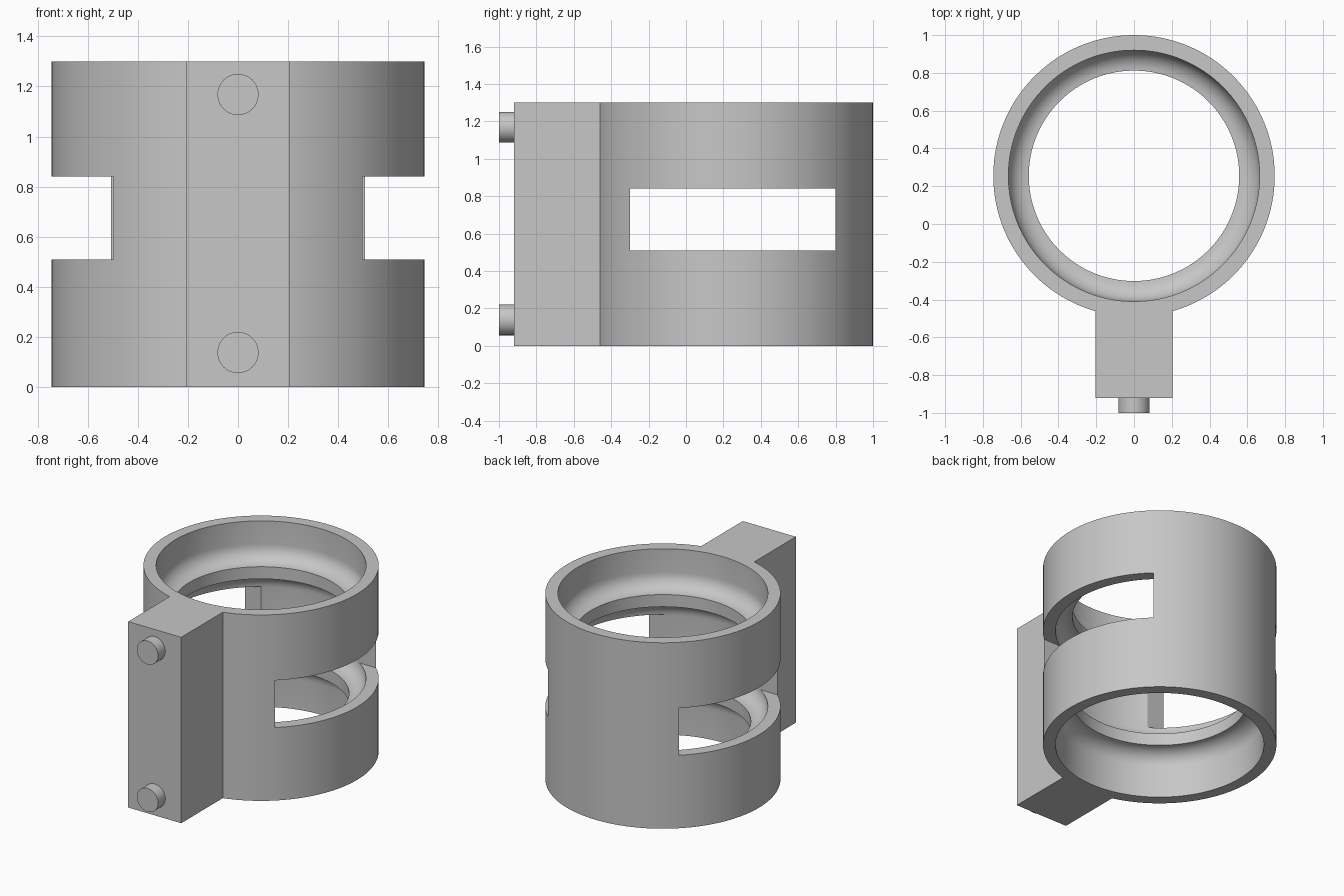
import bpy, bmesh, math
from mathutils import Matrix, Vector

if "Cube" in bpy.data.objects:
    bpy.data.objects.remove(bpy.data.objects["Cube"])

CY = 0.255                      # ring axis position in y
H = 1.30                        # full height
R_OUT, R_IN, R_LIP = 0.745, 0.665, 0.557
FILLET = R_IN - R_LIP

grey = bpy.data.materials.new("plain_grey")
grey.diffuse_color = (0.57, 0.57, 0.57, 1)
grey.use_nodes = True
grey.node_tree.nodes["Principled BSDF"].inputs["Base Color"].default_value = grey.diffuse_color


def make(name, bm):
    bmesh.ops.recalc_face_normals(bm, faces=bm.faces)
    mesh = bpy.data.meshes.new(name)
    bm.to_mesh(mesh)
    bm.free()
    mesh.materials.append(grey)
    ob = bpy.data.objects.new(name, mesh)
    bpy.context.collection.objects.link(ob)
    return ob


def box(name, x0, x1, y0, y1, z0, z1):
    bm = bmesh.new()
    bmesh.ops.create_cube(bm, size=1)
    bmesh.ops.scale(bm, vec=(x1 - x0, y1 - y0, z1 - z0), verts=bm.verts)
    bmesh.ops.translate(bm, vec=((x0 + x1) / 2, (y0 + y1) / 2, (z0 + z1) / 2), verts=bm.verts)
    return make(name, bm)


def lip(z0, z1, n=8):
    """Inner rib section: concave fillet, short land, concave fillet."""
    low, high = [], []
    for i in range(n + 1):
        a = math.pi / 2 * i / n
        r = R_LIP + FILLET * math.cos(a)
        d = FILLET * (1 - math.sin(a))
        low.append((r, z0 - d))
        high.append((r, z1 + d))
    return low + high[::-1]


def revolve(name, profile, steps=128):
    bm = bmesh.new()
    rows = []
    for i in range(steps):
        a = 2 * math.pi * i / steps
        rows.append([bm.verts.new((r * math.cos(a), CY + r * math.sin(a), z)) for r, z in profile])
    n = len(profile)
    for i in range(steps):
        a, b = rows[i], rows[(i + 1) % steps]
        for j in range(n):
            k = (j + 1) % n
            bm.faces.new((a[j], b[j], b[k], a[k]))
    return make(name, bm)


def boolean(ob, other, operation):
    mod = ob.modifiers.new(operation.lower(), 'BOOLEAN')
    mod.object, mod.operation, mod.solver = other, operation, 'EXACT'
    bpy.context.view_layer.objects.active = ob
    bpy.ops.object.modifier_apply(modifier=mod.name)
    bpy.data.objects.remove(other)


def smooth(ob):
    bpy.ops.object.select_all(action='DESELECT')
    ob.select_set(True)
    bpy.context.view_layer.objects.active = ob
    bpy.ops.object.shade_smooth_by_angle(angle=math.radians(30))


# Tubular holder with two filleted inner ribs
profile = [(R_OUT, H), (R_OUT, 0), (R_IN, 0)] + lip(0.32, 0.405) + lip(0.945, 1.03) + [(R_IN, H)]
holder = revolve("ring_holder", profile)

# Mounting block on the front
boolean(holder, box("mounting_block", -0.205, 0.205, -0.92, -0.45, 0, H), 'UNION')

# Side windows cut straight through
boolean(holder, box("window_cutter", -1, 1, -0.30, 0.80, 0.51, 0.84), 'DIFFERENCE')
smooth(holder)

# Locating pegs
for name, z in (("lower_peg", 0.138), ("upper_peg", 1.168)):
    bm = bmesh.new()
    bmesh.ops.create_cone(bm, cap_ends=True, segments=48, radius1=0.082, radius2=0.082, depth=0.09,
                          matrix=Matrix.Translation(Vector((0, -0.955, z))) @ Matrix.Rotation(math.pi / 2, 4, 'X'))
    smooth(make(name, bm))
